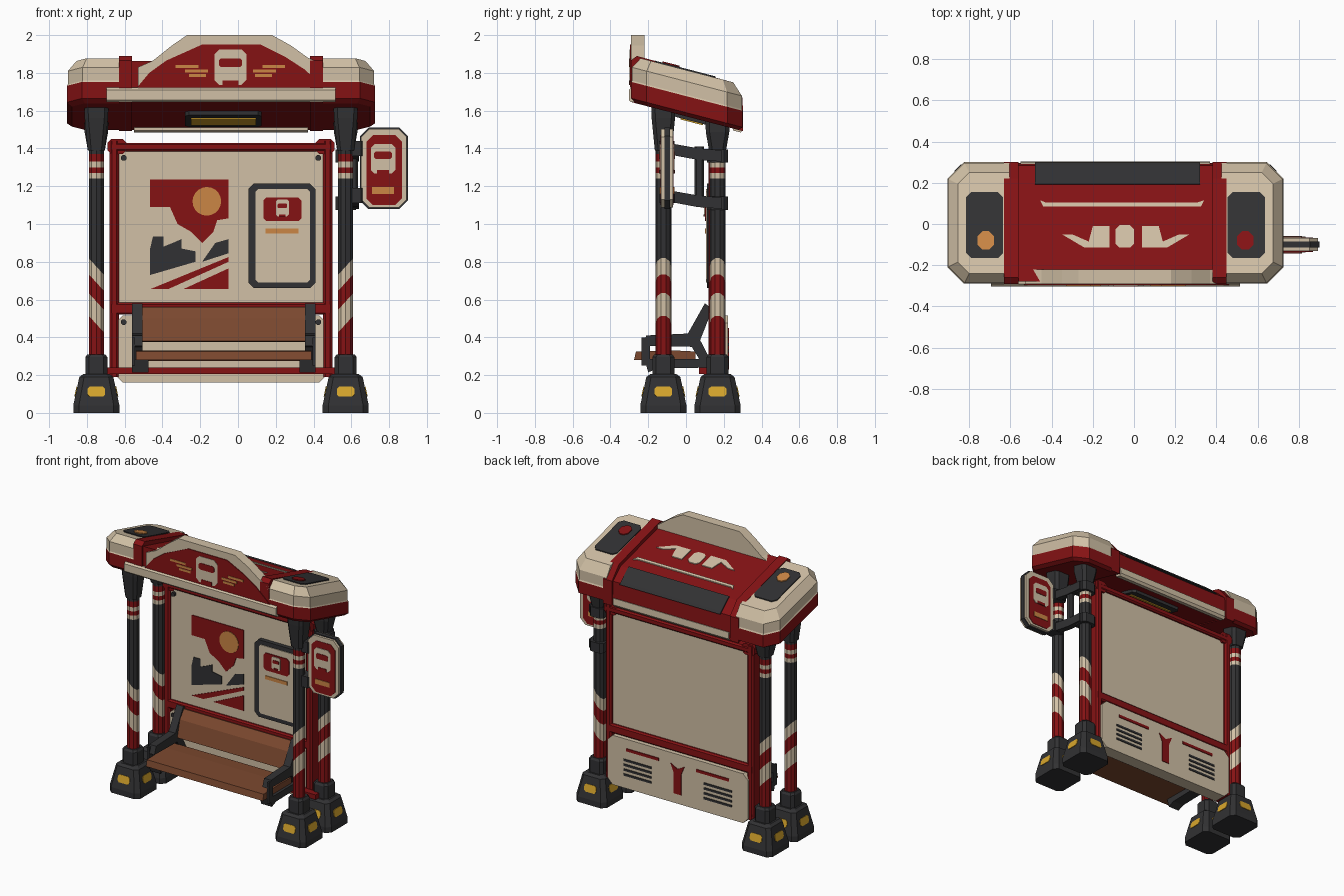
import bpy, bmesh, math
from mathutils import Matrix, Vector

if "Cube" in bpy.data.objects:
    bpy.data.objects.remove(bpy.data.objects["Cube"])

COL = {"red": (.235, .006, .007), "cream": (.64, .53, .38), "charcoal": (.031, .031, .033),
       "orange": (.60, .24, .06), "yellow": (.68, .38, .025), "wood": (.20, .065, .028)}
MAT = {}
for n, c in COL.items():
    MAT[n] = bpy.data.materials.new(n)
    MAT[n].diffuse_color = (*c, 1)
CX = -.09          # symmetry axis of the shelter (the side sign pushes it off centre)


def finish(name, bm, mats, rule=None, slope=False):
    if slope:      # the roof falls towards the back
        for v in bm.verts:
            v.co.z -= .26 * v.co.y
    bmesh.ops.recalc_face_normals(bm, faces=bm.faces)
    if rule:
        for f in bm.faces:
            f.material_index = rule(f.calc_center_median())
    me = bpy.data.meshes.new(name)
    bm.to_mesh(me)
    bm.free()
    for m in mats:
        me.materials.append(MAT[m])
    o = bpy.data.objects.new(name, me)
    bpy.context.collection.objects.link(o)
    return o


def prism(name, pts, axis, a, b, mat, slope=False):
    """Extrude a 2D outline along an axis from a to b."""
    put = {"x": lambda p, t: (t, p[0], p[1]), "y": lambda p, t: (p[0], t, p[1]),
           "z": lambda p, t: (p[0], p[1], t)}[axis]
    bm = bmesh.new()
    r = [[bm.verts.new(put(p, t)) for p in pts] for t in (a, b)]
    n = len(pts)
    bm.faces.new(r[0])
    bm.faces.new(r[1])
    for i in range(n):
        bm.faces.new((r[0][i], r[0][(i + 1) % n], r[1][(i + 1) % n], r[1][i]))
    return finish(name, bm, [mat], slope=slope)


def loft(name, rings, mats, rule=None, slope=False):
    """Join outlines (points, z) stacked upwards."""
    bm = bmesh.new()
    r = [[bm.verts.new((x, y, z)) for x, y in pts] for pts, z in rings]
    n = len(r[0])
    bm.faces.new(r[0])
    bm.faces.new(r[-1])
    for lo, hi in zip(r, r[1:]):
        for i in range(n):
            bm.faces.new((lo[i], lo[(i + 1) % n], hi[(i + 1) % n], hi[i]))
    return finish(name, bm, mats, rule, slope)


def rect(x0, x1, y0, y1, c=0):
    if not c:
        return [(x0, y0), (x1, y0), (x1, y1), (x0, y1)]
    return [(x0 + c, y0), (x1 - c, y0), (x1, y0 + c), (x1, y1 - c),
            (x1 - c, y1), (x0 + c, y1), (x0, y1 - c), (x0, y0 + c)]


def sq(cx, cy, h, c=.02):
    return rect(cx - h, cx + h, cy - h, cy + h, c)


def plate(name, pts, y, mat, d=-1, t=.005):
    return prism(name, pts, "y", y, y + d * t, mat)


def pictogram(name, x, z, w, h, y, d=-1, fg="cream", bg="red"):
    """Plain vehicle symbol: body, window and gap between the wheels."""
    plate(name + "_body", rect(x - w, x + w, z - h, z + h, w * .3), y, fg, d)
    plate(name + "_window", rect(x - w * .72, x + w * .72, z, z + h * .5, w * .12), y, bg, d, .008)
    plate(name + "_gap", rect(x - w * .5, x + w * .5, z - h, z - h * .75), y, bg, d, .008)


# ---- posts with feet, collars and stripes
def post(name, cx, cy, side):
    bm = bmesh.new()
    bmesh.ops.create_cone(bm, cap_ends=True, segments=10, radius1=.042, radius2=.042, depth=1.2,
                          matrix=Matrix.Translation((cx, cy, .85)))
    diag, ring = (.47, .59, .69, .775), (1.24, 1.27, 1.30, 1.33, 1.37)
    for zs, nx in ((diag, -1.1 * side), (ring, 0)):
        for z in zs:
            bmesh.ops.bisect_plane(bm, geom=bm.verts[:] + bm.edges[:] + bm.faces[:],
                                   plane_co=(cx, cy, z), plane_no=Vector((nx, 0, 1)).normalized())

    def rule(c):
        t = c.z - 1.1 * side * (c.x - cx)
        if c.z < 1:
            return (0, 1, 0, 1, 2)[sum(t > z for z in diag)]
        return (2, 1, 0, 1, 0, 2)[sum(c.z > z for z in ring)]
    finish(name, bm, ["red", "cream", "charcoal"], rule)
    loft(name + "_foot", [(sq(cx, cy, .122, .03), 0), (sq(cx, cy, .122, .03), .04),
                          (sq(cx, cy, .09, .025), .19), (sq(cx, cy, .07), .205)], ["charcoal"])
    loft(name + "_collar", [(sq(cx, cy, .058), .2), (sq(cx, cy, .058), .295),
                            (sq(cx, cy, .048, .018), .31)], ["charcoal"])
    top = 1.59 - .26 * cy
    loft(name + "_head", [(sq(cx, cy, .045, .018), 1.39), (sq(cx, cy, .062), top - .06),
                          (sq(cx, cy, .064), top)], ["charcoal"])
    for k in range(4):
        o = prism(name + "_reflector", rect(-.047, .047, -.027, .027, .012), "y", -.004, .004, "yellow")
        o.data.transform(Matrix.Translation((cx, cy, .112)) @ Matrix.Rotation(k * math.pi / 2, 4, "Z")
                         @ Matrix.Translation((0, -.107, 0)) @ Matrix.Rotation(-.21, 4, "X"))


for s, sn in ((-1, "left"), (1, "right")):
    post("front_post_" + sn, CX + s * .66, -.12, s)
    post("back_post_" + sn, CX + s * .66, .167, s)

# ---- back wall: frame, upper board, lower board
for s in (-1, 1):
    prism("wall_frame_side", rect(*sorted((CX + s * .59, CX + s * .54)), .12, .21, .012), "z", .19, 1.44, "red")
    prism("wall_tab", rect(*sorted((CX + s * .60, CX + s * .5)), 1.37, 1.45, .02), "y", .125, .205, "red")
for z0, z1 in ((1.385, 1.43), (.52, .585), (.205, .24)):
    prism("wall_frame_bar", rect(.12, .21, z0, z1, .01), "x", CX - .58, CX + .58, "red")
prism("bottom_rail", rect(.07, .12, .205, .24), "x", CX - .66, CX + .66, "red")
prism("wall_board", rect(CX - .545, CX + .545, .57, 1.4), "y", .14, .19, "cream")
prism("lower_board", rect(CX - .56, CX + .56, .16, .515, .04), "y", .13, .222, "cream")
for s in (-1, 1):
    for z in (.48, 1.35):
        prism("bolt", rect(CX + s * .515 - .014, CX + s * .515 + .014, z - .014, z + .014, .007),
              "y", .12, .15, "charcoal")
    # vents and stripes on the rear of the lower board
    for i in range(4):
        plate("rear_vent", rect(CX + s * .32 - .11, CX + s * .32 + .11, .25 + i * .035, .265 + i * .035), .222, "charcoal", 1)
    plate("rear_stripe", rect(CX + s * .28 - .13, CX + s * .28 + .13, .43, .45), .222, "red", 1)
plate("rear_emblem_plate", [(CX - .03, .23), (CX + .03, .23), (CX + .03, .38), (CX + .055, .44),
                            (CX, .41), (CX - .055, .44), (CX - .03, .38)], .222, "red", 1)

# ---- poster
Y = .14
plate("poster_sky", [(-.465, 1.235), (-.05, 1.235), (-.05, 1.03), (-.11, 1.02), (-.13, .96), (-.19, .90),
                     (-.25, .96), (-.32, 1.0), (-.36, 1.09), (-.465, 1.09)], Y, "red")
plate("poster_sun", [(-.165 + .076 * math.cos(a * math.pi / 10), 1.12 + .076 * math.sin(a * math.pi / 10))
                     for a in range(20)], Y, "orange", t=.008)
plate("poster_skyline", [(-.465, .73), (-.225, .80), (-.225, .855), (-.30, .87), (-.30, .92), (-.345, .90),
                         (-.395, .88), (-.395, .935), (-.45, .935), (-.465, .87)], Y, "charcoal")
plate("poster_hill", [(-.19, .80), (-.05, .845), (-.05, .92), (-.12, .90)], Y, "charcoal")
plate("poster_road_far", [(-.465, .655), (-.37, .655), (-.05, .80), (-.05, .825)], Y, "red")
plate("poster_road_near", [(-.29, .655), (-.05, .655), (-.05, .765)], Y, "red")

# ---- notice board
prism("notice_frame", rect(.055, .41, .66, 1.215, .03), "y", .11, .15, "charcoal")
plate("notice_sheet", rect(.092, .382, .69, 1.185, .015), .11, "cream")
plate("notice_header", rect(.135, .335, 1.015, 1.14, .015), .105, "red")
pictogram("notice_symbol", .235, 1.085, .035, .045, .10)
plate("notice_line", rect(.145, .32, .95, .975), .105, "orange")

# ---- bench
BX = -.075
prism("bench_seat", [(-.275, .28), (-.265, .325), (-.05, .33), (.05, .325), (.05, .275)], "x", BX - .465, BX + .465, "wood")
prism("bench_backrest", [(.03, .38), (.06, .375), (.135, .55), (.105, .56), (.06, .50)], "x", BX - .44, BX + .43, "wood")
for s in (-1, 1):
    a, b = BX + s * .43, BX + s * .485
    prism("bench_arm", [(-.23, .355), (-.21, .41), (.01, .42), (.10, .58), (.14, .55), (.075, .385),
                        (.14, .26), (.11, .22), (.03, .35)], "x", a, b, "charcoal")
    prism("bench_bracket", [(-.22, .285), (-.2, .215), (-.15, .235), (.12, .24), (.12, .285)], "x", a - s * .03, b, "charcoal")
    prism("bench_upright", rect(-.235, -.19, .25, .4), "x", a + s * .04, b, "charcoal")

# ---- roof (built level, then sloped)
R = [(-.28, 1.575), (-.28, 1.79), (.2, 1.79), (.285, 1.735), (.295, 1.575)]
prism("roof_body", R, "x", CX - .52, CX + .52, "red", True)


def cap_outline(s, i):
    pts = [(.515, -.29 + i), (.735 - i / 2, -.29 + i), (.815 - i, -.21 + i / 2), (.815 - i, .22 - i / 2),
           (.735 - i / 2, .30 - i), (.515, .30 - i)]
    return [(CX + s * x, y) for x, y in pts]


for s, sn in ((-1, "left"), (1, "right")):
    loft("roof_cap_" + sn, [(cap_outline(s, .025), 1.57), (cap_outline(s, 0), 1.59), (cap_outline(s, 0), 1.677),
                            (cap_outline(s, .004), 1.685), (cap_outline(s, .004), 1.755), (cap_outline(s, .05), 1.815)],
         ["red", "cream"], lambda c: int(c.z + .26 * c.y > 1.68), True)
    rib = [(-.292, 1.57), (-.292, 1.79), (-.26, 1.822), (.22, 1.815), (.30, 1.745), (.302, 1.57)]
    prism("roof_rib_" + sn, rib, "x", CX + s * .47, CX + s * .54, "red", True)
    prism("roof_window_" + sn, rect(*sorted((CX + s * .545, CX + s * .725)), -.165, .155, .025), "z", 1.812, 1.822, "charcoal", True)
    prism("roof_lamp_" + sn, rect(CX + s * .63 - .04, CX + s * .63 + .04, -.125, -.035, .025), "z", 1.82, 1.829,
          "orange" if s < 0 else "red", True)
    # plain painted shapes on the roof top
    prism("roof_paint_wing", [(CX + .05 + s * x, y) for x, y in ((.08, -.115), (.2, -.115), (.31, -.05), (.26, -.05),
                              (.18, -.085), (.16, -.01), (.08, -.01))], "z", 1.788, 1.796, "cream", True)
prism("roof_paint_middle", rect(CX + .0, CX + .09, -.115, -.005, .02), "z", 1.788, 1.796, "cream", True)
prism("roof_paint_stripe", [(-.455, .115), (-.44, .085), (.325, .085), (.34, .115), (.31, .105), (-.43, .105)],
      "z", 1.788, 1.797, "cream", True)
prism("roof_rear_strip", [(.195, 1.80), (.285, 1.748), (.299, 1.735), (.28, 1.73), (.19, 1.785)], "x", CX - .39, CX + .41, "charcoal", True)
prism("roof_rear_trim", [(.25, 1.56), (.25, 1.60), (.30, 1.625), (.303, 1.58), (.29, 1.56)], "x", CX - .46, CX + .46, "cream", True)
prism("roof_front_lip", rect(-.303, -.26, 1.645, 1.722, .012), "x", CX - .605, CX + .605, "cream")
prism("ceiling_lamp", rect(-.28, .125, -.09, .15, .02), "z", 1.553, 1.58, "charcoal", True)
prism("ceiling_lamp_lens", rect(-.25, .095, -.03, .09), "z", 1.546, 1.555, "yellow", True)

# ---- arched sign on the roof front
prism("arch_sign", [(-.53, 1.71), (-.53, 1.83), (-.45, 1.865), (-.35, 1.945), (-.27, 2.0), (.18, 2.0),
                    (.28, 1.945), (.37, 1.88), (.45, 1.845), (.45, 1.71)], "y", -.292, -.22, "cream")
plate("arch_face", [(-.535, 1.722), (-.47, 1.80), (-.38, 1.865), (-.19, 1.95), (.12, 1.95), (.25, 1.885), (.35, 1.82),
                    (.46, 1.722)], -.292, "red")
pictogram("arch_symbol", -.04, 1.83, .085, .093, -.295)
for s in (-1, 1):
    for z, a, b in ((1.835, .17, .29), (1.81, .12, .24), (1.787, .13, .22)):
        plate("arch_dash", rect(*sorted((-.04 + s * a, -.04 + s * b)), z - .008, z + .008), -.295, "orange")

# ---- hanging side sign with brackets
prism("side_sign_rim", rect(.645, .90, 1.08, 1.51, .045), "y", -.115, -.085, "charcoal")
prism("side_sign_body", rect(.652, .893, 1.087, 1.503, .042), "y", -.132, -.068, "cream")
for d, y in ((-1, -.132), (1, -.068)):
    plate("side_sign_face", rect(.68, .868, 1.1, 1.47, .035), y, "red", d, .003)
    pictogram("side_sign_symbol", .768, 1.345, .065, .078, y + d * .002, d)
    plate("side_sign_line", rect(.71, .825, 1.16, 1.195), y + d * .002, "orange", d)
for z, dz in ((1.40, -.04), (1.15, -.04)):
    prism("sign_arm", [(-.10, z - .03), (-.10, z + .03), (.07, z + dz + .04), (.19, z + dz + .03),
                       (.19, z + dz - .03), (.06, z + dz - .02)], "x", .595, .64, "charcoal")
    prism("sign_clamp", rect(.57, .66, -.14, -.06, .01), "z", z - .04, z + .04, "charcoal")
    prism("sign_back_clamp", sq(.57, .167, .055), "z", z + dz - .035, z + dz + .035, "charcoal")
prism("sign_upright", rect(.6, .635, .045, .095, .01), "z", 1.11, 1.41, "charcoal")

for m in bpy.data.materials:
    if m.users and not m.is_grease_pencil:
        m.use_nodes = True
        m.node_tree.nodes["Principled BSDF"].inputs["Base Color"].default_value = m.diffuse_color
